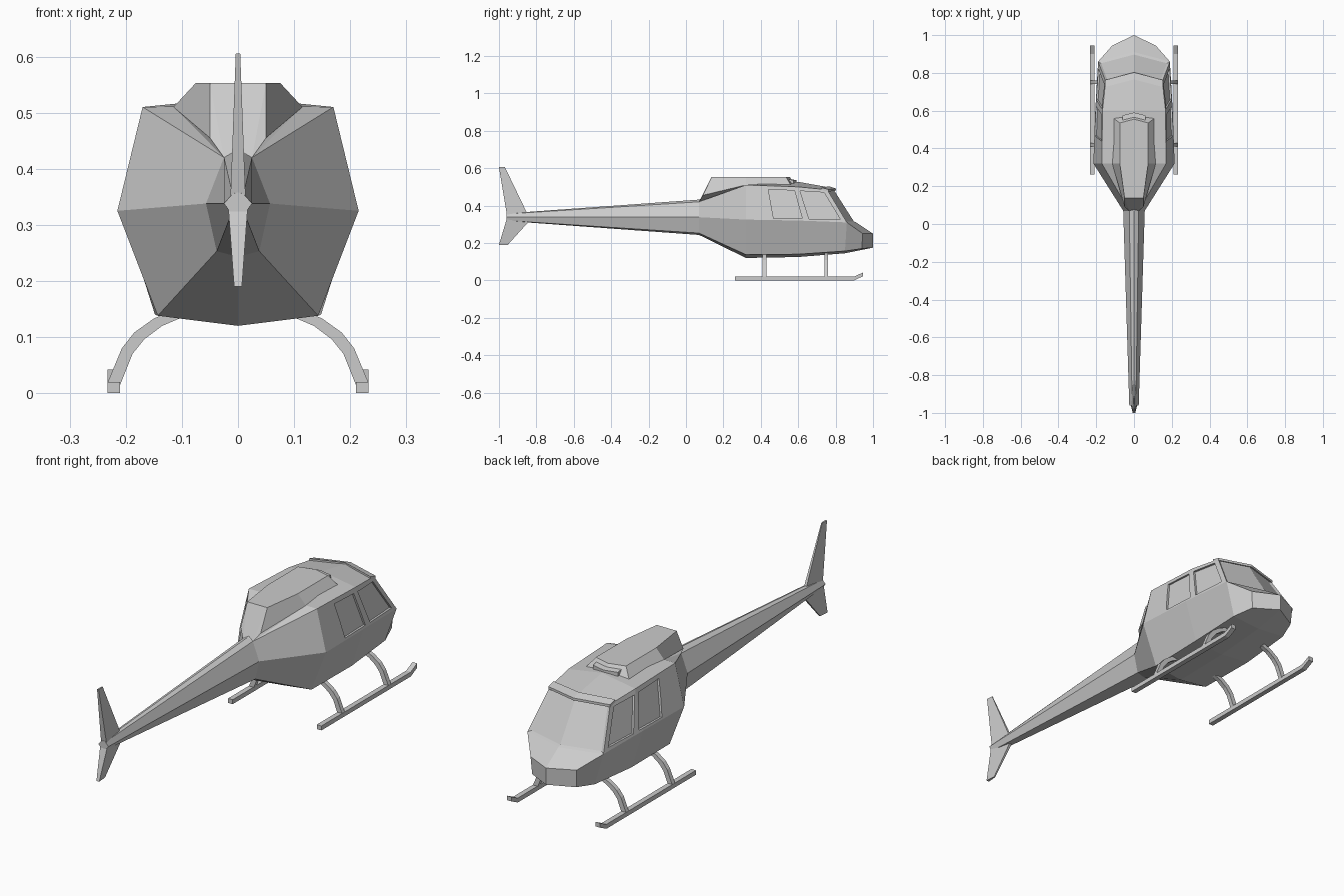
import bpy, bmesh
from mathutils import Matrix, Vector
from mathutils.bvhtree import BVHTree

if "Cube" in bpy.data.objects:
    bpy.data.objects.remove(bpy.data.objects["Cube"])


def make(name, verts, faces, mirror=True):
    """Mesh from points; mirrored across x = 0 when asked."""
    bm = bmesh.new()
    vs = [bm.verts.new(v) for v in verts]
    for f in faces:
        bm.faces.new([vs[i] for i in f])
    if mirror:
        bmesh.ops.mirror(bm, geom=bm.verts[:] + bm.edges[:] + bm.faces[:],
                         matrix=Matrix.Identity(4), merge_dist=0.0005, axis='X')
    bmesh.ops.recalc_face_normals(bm, faces=bm.faces[:])
    me = bpy.data.meshes.new(name)
    bm.to_mesh(me)
    bm.free()
    ob = bpy.data.objects.new(name, me)
    bpy.context.collection.objects.link(ob)
    return ob


def loft(name, rings, mirror=False):
    """Closed loft through rings of equal size, with end caps."""
    n = len(rings[0])
    verts = [p for r in rings for p in r]
    faces = [(k * n + i, k * n + (i + 1) % n, (k + 1) * n + (i + 1) % n, (k + 1) * n + i)
             for k in range(len(rings) - 1) for i in range(n)]
    faces += [tuple(range(n)), tuple(range(len(verts) - n, len(verts)))]
    return make(name, verts, faces, mirror)


# Fuselage half: belly, belly corner, side, shoulder, roof at each station
stations = [
    (-.96, [(0, .318), (.012, .32), (.025, .338), (.010, .355), (0, .358)]),
    (.07, [(0, .243), (.038, .253), (.057, .338), (.025, .42), (0, .432)]),
    (.32, [(0, .12), (.143, .138), (.215, .325), (.17, .51), (0, .512)]),
    (.60, [(0, .125), (.148, .14), (.205, .32), (.167, .50), (0, .527)]),
]
verts = [(x, y, z) for y, pts in stations for x, z in pts]
verts += [(0, .85, .145), (.14, .85, .157), (.19, .86, .31), (.15, .755, .485), (0, .795, .492)]
faces = [(k * 5 + i, k * 5 + i + 1, k * 5 + i + 6, k * 5 + i + 5)
         for k in range(4) for i in range(4)]
faces.append((0, 1, 2, 3, 4))
# Nose: windscreen base, upper lip, lower lip
verts += [(0, .91, .31), (0, 1, .25), (.115, .945, .25), (.11, .94, .17), (0, 1, .175)]
faces += [(23, 24, 25, 22), (25, 22, 27, 26), (21, 22, 27, 28), (27, 26, 29, 28), (20, 21, 28, 29)]
hull = make("fuselage", verts, faces)

# Recessed windscreen
bm = bmesh.new()
bm.from_mesh(hull.data)
bm.normal_update()
glass = [f for f in bm.faces
         if f.normal.y > .4 and .35 < f.calc_center_median().z < .46 and f.calc_center_median().y > .7]
bmesh.ops.inset_region(bm, faces=glass, thickness=.012, depth=-.008, use_even_offset=True)
tree = BVHTree.FromBMesh(bm)
bm.to_mesh(hull.data)
bm.free()

# Recessed side windows
windows = {
    "rear_window_cutter": [(.44, .487), (.58, .48), (.622, .33), (.468, .332)],
    "door_window_cutter": [(.61, .478), (.738, .47), (.825, .326), (.658, .328)],
}
for name, outline in windows.items():
    rings = [[], []]
    for y, z in outline:
        x = tree.ray_cast(Vector((1, y, z)), Vector((-1, 0, 0)))[0].x
        rings[0].append((x - .009, y, z))
        rings[1].append((x + .04, y, z))
    cutter = loft(name, rings, mirror=True)
    cutter.hide_render = True
    cutter.hide_viewport = True
    cutter.display_type = 'WIRE'
    mod = hull.modifiers.new(name, 'BOOLEAN')
    mod.operation = 'DIFFERENCE'
    mod.solver = 'EXACT'
    mod.object = cutter

# Roof visor above the windscreen
loft("roof_visor", [
    [(0, .765, .488), (0, .803, .48), (0, .803, .491), (0, .765, .505)],
    [(.154, .725, .482), (.154, .762, .475), (.154, .762, .486), (.154, .725, .496)]], mirror=False)
bpy.data.objects.remove(bpy.data.objects["roof_visor"])
half = [(0, .765, .486), (0, .803, .48), (0, .803, .491), (0, .765, .503),
        (.154, .725, .482), (.154, .762, .475), (.154, .762, .486), (.154, .725, .496)]
make("roof_visor", half, [(0, 1, 5, 4), (1, 2, 6, 5), (2, 3, 7, 6), (3, 0, 4, 7), (4, 5, 6, 7)])

# Engine cowling: base outline and top outline of one half
base = [(0, .07, .42), (.025, .07, .42), (.05, .09, .455), (.115, .32, .51), (.115, .565, .50), (0, .59, .50)]
top = [(0, .137, .553), (.05, .137, .553), (.05, .138, .553), (.075, .32, .553), (.075, .535, .553), (0, .555, .553)]
make("engine_cowling", base + top,
     [(i, i + 1, i + 7, i + 6) for i in range(5)] + [(6, 7, 8, 9, 10, 11), (0, 1, 2, 3, 4, 5)])

# Air intake lip in front of the cowling
lip = [(x, y + dy, z) for x, y in ((0, .565), (.062, .55))
       for dy, z in ((0, .51), (.025, .51), (.025, .536), (0, .54))]
make("air_intake", lip, [(0, 1, 5, 4), (1, 2, 6, 5), (2, 3, 7, 6), (3, 0, 4, 7), (4, 5, 6, 7)])


# Tail fins: (rear y, front y, z, rear half width, front half width)
def fin(name, levels):
    loft(name, [[(-wr, yr, z), (wr, yr, z), (wf, yf, z + dz), (-wf, yf, z + dz)]
                for yr, yf, z, dz, wr, wf in levels])


fin("upper_fin", [(-.955, -.85, .335, .025, .014, .006), (-1, -.968, .605, 0, .004, .002)])
fin("lower_fin", [(-.955, -.84, .34, -.025, .018, .006), (-1, -.953, .19, 0, .007, .003)])

# Landing skids with turned-up fronts, and curved struts
for side, s in (("right", 1), ("left", -1)):
    path = [(.262, .01), (.90, .01), (.945, .032)]
    loft(side + "_skid", [[(s * .21, y, z - .01), (s * .233, y, z - .01),
                           (s * .233, y, z + .01), (s * .21, y, z + .01)] for y, z in path])
    outer = [(.11, .15), (.15, .133), (.185, .108), (.207, .08), (.232, .02)]
    inner = [(.10, .135), (.135, .12), (.167, .096), (.188, .07), (.21, .015)]
    for place, y in (("front", .75), ("rear", .42)):
        loft(f"{side}_{place}_strut",
             [[(s * a, y - .01, b), (s * a, y + .01, b), (s * c, y + .01, d), (s * c, y - .01, d)]
              for (a, b), (c, d) in zip(outer, inner)])
